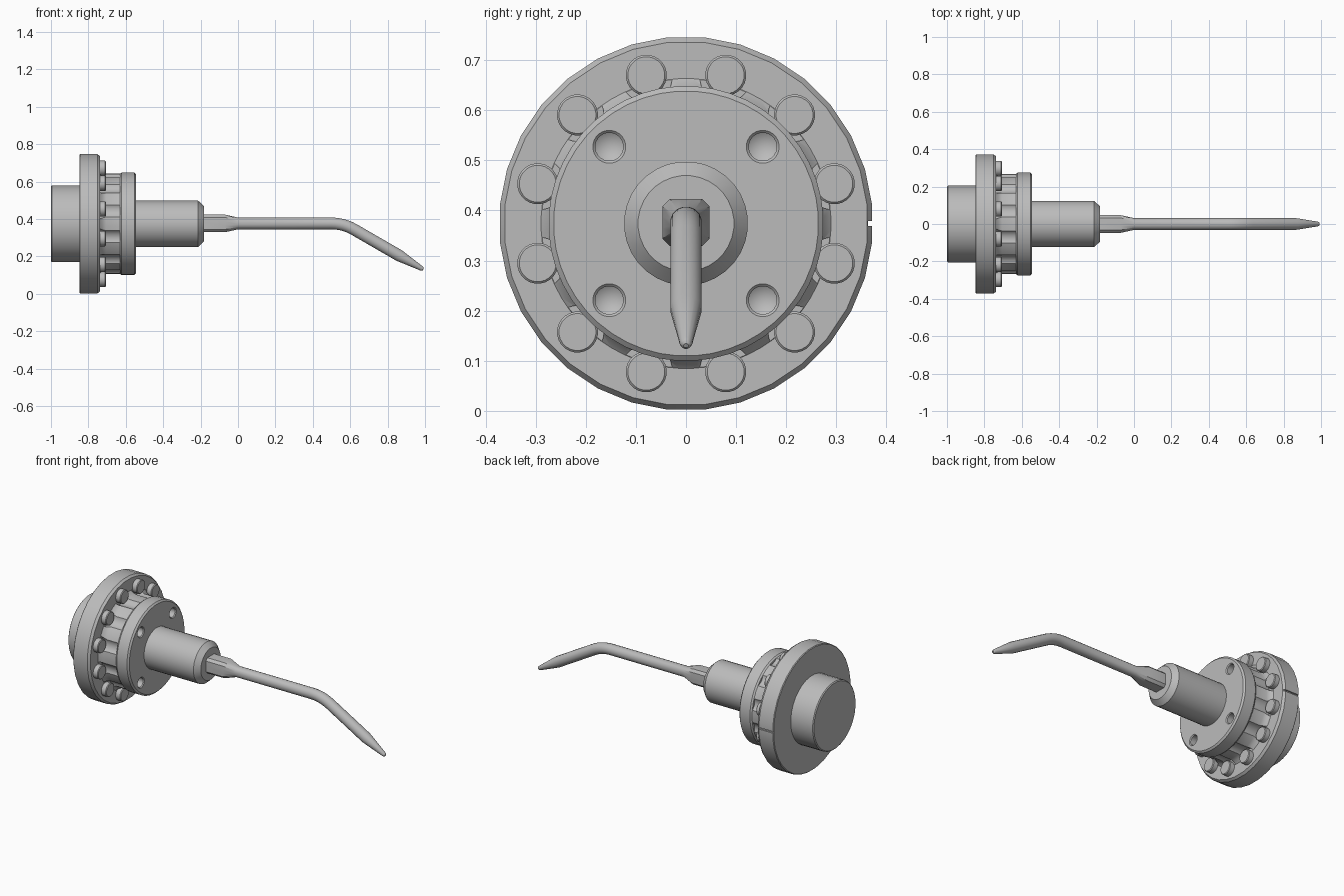
import bpy, bmesh, math
from mathutils import Vector

if "Cube" in bpy.data.objects:
    bpy.data.objects.remove(bpy.data.objects["Cube"])

AXIS_Z = 0.374

steel = bpy.data.materials.new("grey_steel")
steel.use_nodes = True
steel.diffuse_color = (0.5, 0.5, 0.5, 1)
steel.node_tree.nodes["Principled BSDF"].inputs["Base Color"].default_value = (0.5, 0.5, 0.5, 1)


def skin(name, rings):
    """Join equal rings of points into a closed solid with capped ends."""
    bm = bmesh.new()
    loops = [[bm.verts.new(p) for p in ring] for ring in rings]
    n = len(loops[0])
    for a, b in zip(loops, loops[1:]):
        for i in range(n):
            j = (i + 1) % n
            bm.faces.new((a[i], a[j], b[j], b[i]))
    bm.faces.new(loops[0])
    bm.faces.new(loops[-1])
    bmesh.ops.remove_doubles(bm, verts=bm.verts, dist=1e-5)
    bmesh.ops.recalc_face_normals(bm, faces=bm.faces)
    mesh = bpy.data.meshes.new(name)
    bm.to_mesh(mesh)
    bm.free()
    mesh.materials.append(steel)
    ob = bpy.data.objects.new(name, mesh)
    bpy.context.collection.objects.link(ob)
    return ob


def lathe(name, profile, sides=32, y=0, z=0):
    """Turn (x, radius) pairs about a line parallel to x."""
    angles = [(i + 0.5) * math.tau / sides for i in range(sides)]
    return skin(name, [[(x, y + r * math.cos(a), AXIS_Z + z + r * math.sin(a))
                        for a in angles] for x, r in profile])


def carve(ob, cutters):
    """Subtract the cutters, bake the result and drop the cutters."""
    for c in cutters:
        c.hide_render = True
        mod = ob.modifiers.new("cut", 'BOOLEAN')
        mod.operation = 'DIFFERENCE'
        mod.solver = 'EXACT'
        mod.object = c
    graph = bpy.context.evaluated_depsgraph_get()
    mesh = bpy.data.meshes.new_from_object(ob.evaluated_get(graph))
    ob.modifiers.clear()
    ob.data = mesh
    for c in cutters:
        bpy.data.objects.remove(c)


def around(count, radius, start):
    for i in range(count):
        a = start + i * math.tau / count
        yield radius * math.cos(a), radius * math.sin(a)


parts = []

# Rear hub and large flange
parts.append(lathe("rear_hub", [(-1, 0.2), (-0.995, 0.206), (-0.84, 0.206)]))
flange = lathe("flange", [(-0.848, 0.37), (-0.844, 0.374), (-0.752, 0.374), (-0.738, 0.364)])
slot = skin("slot_cutter", [[(x, y, AXIS_Z + z) for y, z in
                             ((0.364, -0.005), (0.39, -0.005), (0.39, 0.005), (0.364, 0.005))]
                            for x in (-0.9, -0.7)])
carve(flange, [slot])
parts.append(flange)

# Flared neck, scalloped to clear the bolts
neck = lathe("neck", [(-0.76, 0.29), (-0.738, 0.29), (-0.724, 0.276), (-0.705, 0.268), (-0.625, 0.268)], 64)
carve(neck, [lathe("scallop_cutter", [(-0.737, 0.053), (-0.632, 0.053)], 24, y, z)
             for y, z in around(12, 0.307, math.pi / 12)])
parts.append(neck)

# Ring of flange bolts
for y, z in around(12, 0.307, math.pi / 12):
    parts.append(lathe("flange_bolt", [(-0.75, 0.041), (-0.71, 0.041), (-0.706, 0.037)], 24, y, z))

# Front plate with four drilled holes
plate = lathe("front_plate", [(-0.632, 0.268), (-0.622, 0.275), (-0.554, 0.275), (-0.545, 0.265)], 48)
carve(plate, [lathe("hole_cutter",
                    [(-0.615, 0), (-0.597, 0.028), (-0.55, 0.028), (-0.545, 0.033), (-0.53, 0.033)],
                    24, y, z) for y, z in around(4, 0.217, math.pi / 4)])
parts.append(plate)

# Tool holder
parts.append(lathe("holder_shaft", [(-0.56, 0.124), (-0.213, 0.124), (-0.183, 0.096)]))

# Probe: square chamfered shank, round rod, downward bend and tapered tip
def section(x, z, tilt, radius, limit=1):
    clip = lambda v: max(-limit, min(limit, v))
    up = Vector((math.sin(tilt), 0, math.cos(tilt)))
    side = Vector((0, 1, 0))
    angles = [(i + 0.5) * math.tau / 16 for i in range(16)]
    return [Vector((x, 0, z)) + side * clip(radius * math.cos(a)) + up * clip(radius * math.sin(a))
            for a in angles]


rod_z, rod_r, bend, bend_r = 0.376, 0.032, math.radians(30), 0.24
rings = [section(-0.2, rod_z, 0, 0.058, 0.047), section(-0.07, rod_z, 0, 0.058, 0.047),
         section(0, rod_z, 0, rod_r)]
for i in range(7):
    t = bend * i / 6
    end = (0.5 + bend_r * math.sin(t), rod_z - bend_r * (1 - math.cos(t)))
    rings.append(section(*end, t, rod_r))
for dist, r in ((0.28, rod_r), (0.416, 0.013), (0.424, 0.010), (0.428, 0.005)):
    rings.append(section(end[0] + dist * math.cos(bend), end[1] - dist * math.sin(bend), bend, r))
parts.append(skin("bent_probe", rings))

# Smooth turned surfaces, keep machined edges sharp
bpy.ops.object.select_all(action='DESELECT')
for ob in parts:
    ob.select_set(True)
bpy.context.view_layer.objects.active = parts[0]
bpy.ops.object.shade_smooth_by_angle(angle=math.radians(28))
